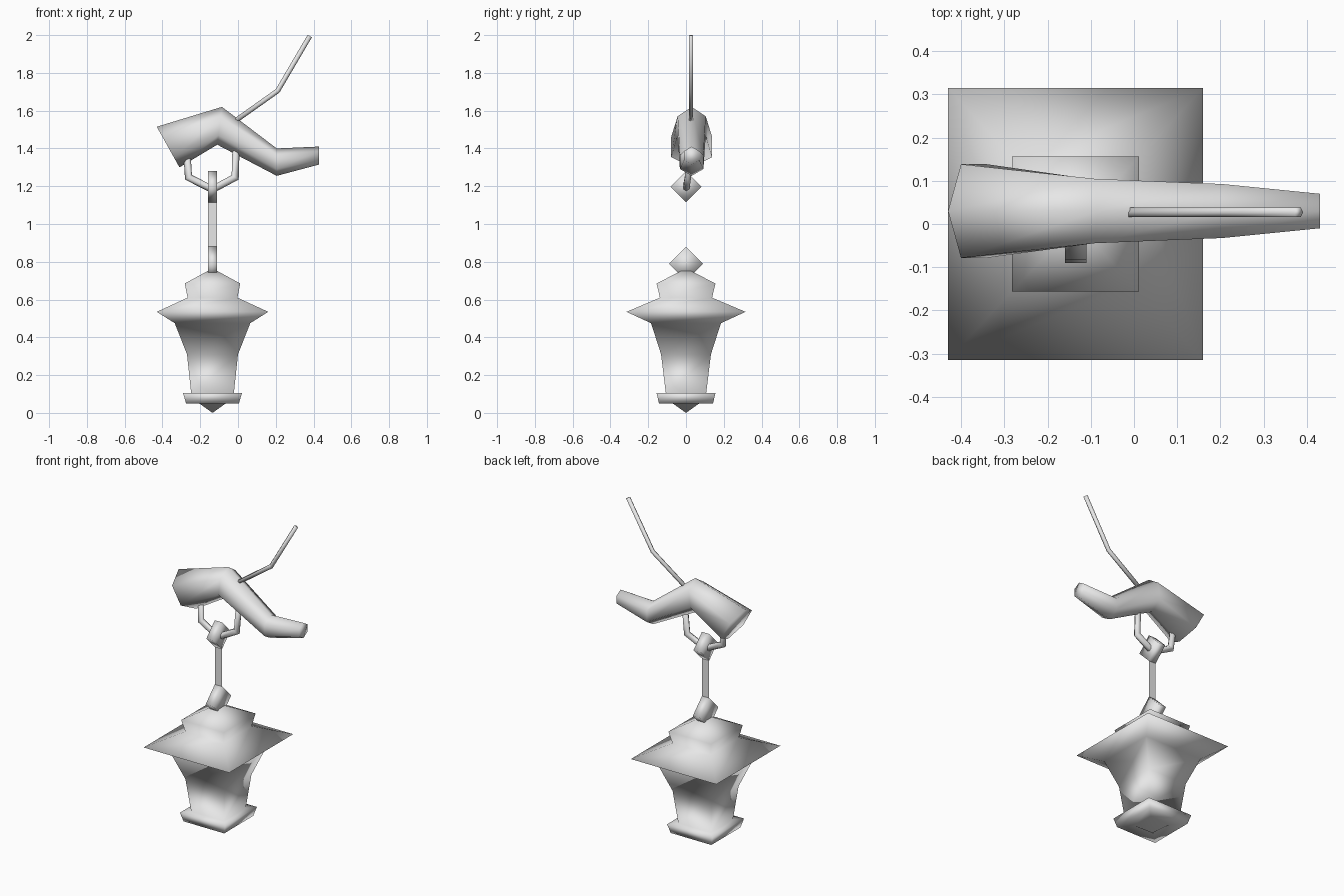
import bpy, bmesh
from math import cos, sin, tau
from mathutils import Vector

if "Cube" in bpy.data.objects:
    bpy.data.objects.remove(bpy.data.objects["Cube"])

mat = bpy.data.materials.new("plain grey")
mat.use_nodes = True
GREY = (0.8, 0.8, 0.8, 1)
mat.diffuse_color = GREY
mat.node_tree.nodes["Principled BSDF"].inputs["Base Color"].default_value = GREY

CX = -0.135  # axis of the hanging lantern


def finish(name, bm, smooth=True):
    bmesh.ops.recalc_face_normals(bm, faces=bm.faces)
    for f in bm.faces:
        f.smooth = smooth
    me = bpy.data.meshes.new(name)
    bm.to_mesh(me)
    bm.free()
    me.materials.append(mat)
    ob = bpy.data.objects.new(name, me)
    bpy.context.collection.objects.link(ob)
    return ob


def loft(name, rings, cap_start=True, cap_end=True):
    """Skin a list of equal-length point rings; one-point rings become tips."""
    bm = bmesh.new()
    loops = [[bm.verts.new(p) for p in ring] for ring in rings]
    n = max(len(r) for r in rings)
    for a, b in zip(loops, loops[1:]):
        for i in range(n):
            j = (i + 1) % n
            if len(a) == 1:
                bm.faces.new((a[0], b[i], b[j]))
            elif len(b) == 1:
                bm.faces.new((a[i], a[j], b[0]))
            else:
                bm.faces.new((a[i], a[j], b[j], b[i]))
    for loop, cap in ((loops[0], cap_start), (loops[-1], cap_end)):
        if cap and len(loop) > 2:
            bm.faces.new(loop)
    return finish(name, bm)


def square(hx, hy, z):
    if hx == 0:
        return [(CX, 0, z)]
    return [(CX + sx * hx, sy * hy, z) for sx, sy in ((-1, -1), (1, -1), (1, 1), (-1, 1))]


def ring(center, up, half_y, sides=6):
    """Cross-section with one corner pointing along up."""
    side = Vector((0, half_y, 0))
    return [center + up * cos(tau * k / sides) + side * sin(tau * k / sides) for k in range(sides)]


def tube(name, path, r, sides=6):
    """Tube along a path that bends in the xz plane, with mitred corners."""
    pts = [Vector(p) for p in path]
    rings = []
    for i, p in enumerate(pts):
        a = (p - pts[i - 1]) if i else (pts[1] - p)
        b = (pts[i + 1] - p) if i + 1 < len(pts) else a
        a, b = [Vector((d.x, 0, d.z)).normalized() for d in (a, b)]
        t = (a + b).normalized()
        rings.append(ring(p, Vector((-t.z, 0, t.x)) * (r / t.dot(a)), r, sides))
    return loft(name, rings)


# Lantern: bottom tip, base plate, flaring body, eaves and stepped roof
lantern_profile = [
    (0, 0, 0), (0.07, 0.07, 0.05), (0.14, 0.143, 0.05), (0.156, 0.156, 0.105),
    (0.113, 0.107, 0.105), (0.135, 0.132, 0.31), (0.2, 0.185, 0.475),
    (0.295, 0.315, 0.535), (0.132, 0.138, 0.61), (0.147, 0.156, 0.685), (0, 0, 0.765),
]
loft("lantern", [square(*p) for p in lantern_profile])

# Diamond-shaped links above and below the strap
for name, z, h in (("lower_link", 0.79, 0.09), ("upper_link", 1.197, 0.083)):
    rings = [ring(Vector((CX + dx, 0, z)), Vector((0, 0, h)), h, 4) for dx in (-0.025, 0.025)]
    loft(name, rings)

# Flat strap joining the links
bm = bmesh.new()
bm.faces.new([bm.verts.new((CX + x, 0, z)) for x, z in
              ((-0.025, 0.87), (0.025, 0.87), (0.025, 1.125), (-0.025, 1.125))])
finish("strap", bm)

# U-shaped hanger under the branch
tube("hanger", [(-0.272, 0.025, 1.4), (-0.262, 0.01, 1.247), (CX, 0, 1.183),
                (-0.015, 0.01, 1.247), (-0.01, 0.025, 1.42)], 0.019)

# Crooked tapering branch: top and bottom points of each section, half depth
branch_sections = [
    ((-0.43, 1.515), (-0.31, 1.3), 0.125),
    ((-0.085, 1.62), (-0.11, 1.42), 0.086),
    ((0.205, 1.4), (0.205, 1.255), 0.072),
    ((0.43, 1.41), (0.43, 1.315), 0.046),
]
rings = []
for top, bottom, half in branch_sections:
    t, b = [Vector((x, 0.03, z)) for x, z in (top, bottom)]
    rings.append(ring((t + b) / 2, (t - b) / 2, half))
loft("branch", rings)

# Thin twig rising from the branch
tube("twig", [(-0.03, 0.027, 1.535), (0.21, 0.027, 1.705), (0.38, 0.027, 1.995)], 0.013)
